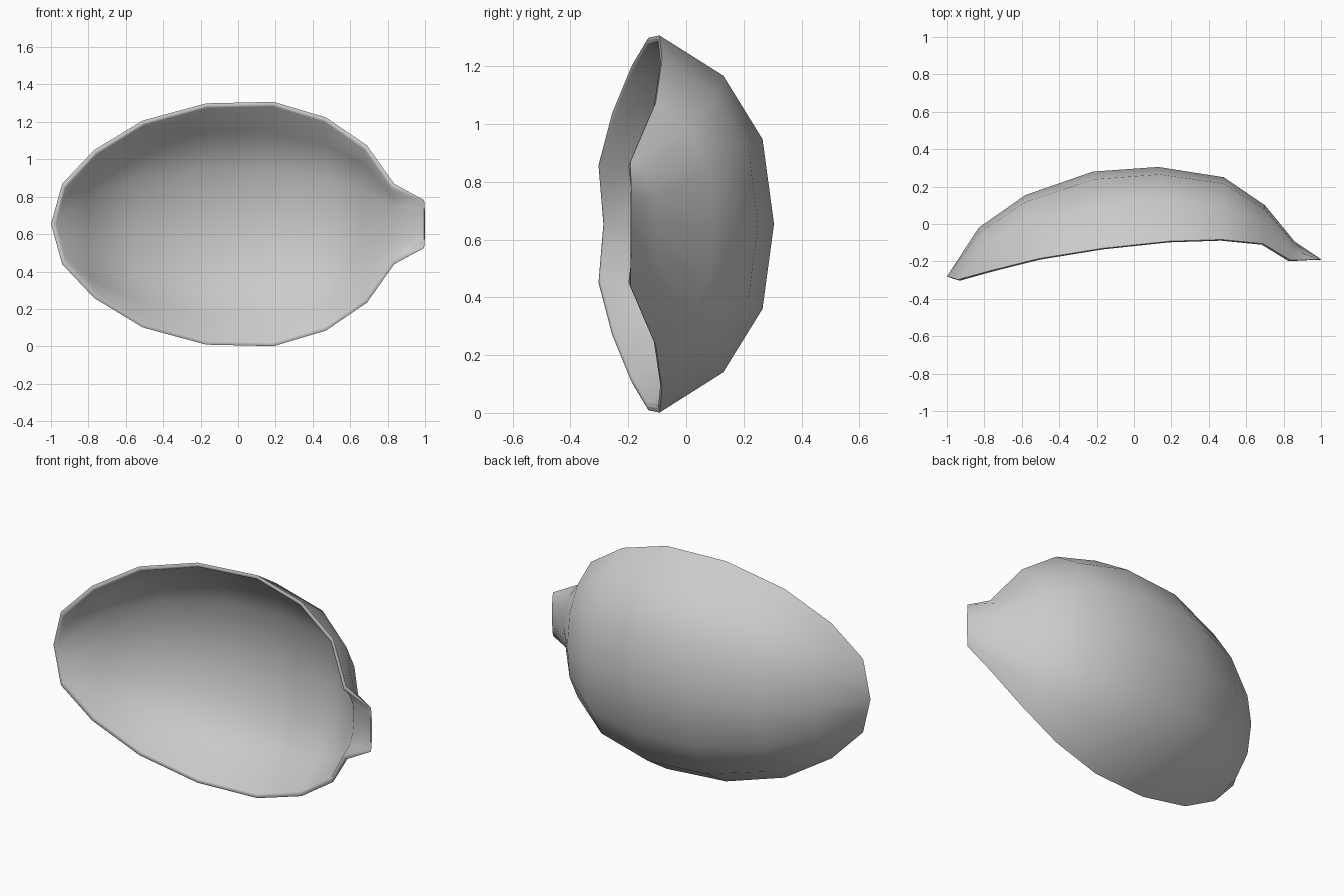
import bpy, bmesh, math

if "Cube" in bpy.data.objects:
    bpy.data.objects.remove(bpy.data.objects["Cube"])

ZC = 0.654
# Stations along the length: rim x, rim y, half width, keel x, keel y, wall factor
STATIONS = [
    (-0.94, -0.297, 0.215, -1.00, -0.28, 0.0),
    (-0.77, -0.25, 0.395, -0.83, -0.02, 0.9),
    (-0.51, -0.185, 0.553, -0.58, 0.155, 1.0),
    (-0.17, -0.130, 0.645, -0.22, 0.28, 1.0),
    (0.19, -0.092, 0.653, 0.13, 0.305, 1.0),
    (0.47, -0.083, 0.570, 0.48, 0.25, 1.0),
    (0.69, -0.105, 0.420, 0.70, 0.10, 1.0),
    (0.835, -0.193, 0.215, 0.86, -0.095, 0.6),
    (0.995, -0.19, 0.128, 1.00, -0.188, 0.15),
]
# Half cross-section: (fraction of width, fraction of depth), mirrored below
HALF = [(1, 0), (0.785, 0.56), (0.45, 0.9)]
ARC = [(-s, c) for s, c in HALF] + [(0, 1)] + [(s, c) for s, c in reversed(HALF)]


def skin(bm, inner):
    grid = []
    last = len(STATIONS) - 1
    for i, (rx, ry, hw, kx, ky, f) in enumerate(STATIONS):
        if inner:
            hw -= 0.006 if i == last else 0.024
            ky -= 0.045 * f
            pull = 0.995 if i == last else 0.972
            rx, kx = rx * (0.995 if i == last else 0.982), kx * pull
        row = []
        for s, c in ARC:
            if i == 0:
                c = 1 - abs(s)      # straight facets at the closed end
            row.append(bm.verts.new((rx + (kx - rx) * c,
                                     ry + (ky - ry) * c,
                                     ZC + hw * s)))
        grid.append(row)
    for a, b in zip(grid, grid[1:]):
        for j in range(len(ARC) - 1):
            bm.faces.new((a[j], a[j + 1], b[j + 1], b[j]))
    return grid


def border(g):
    return (g[0] + [r[-1] for r in g[1:-1]] + g[-1][::-1]
            + [r[0] for r in g[-2:0:-1]])


bm = bmesh.new()
# Outer and inner walls of the bowl and its spout
outer = border(skin(bm, False))
inner = border(skin(bm, True))

# Slightly rounded rim joining both walls
lip = []
for o, n in zip(outer, inner):
    p = (o.co + n.co) / 2
    if o.co.x < 0.9:
        p.y -= 0.006
    lip.append(bm.verts.new(p))
for a, b in ((outer, lip), (lip, inner)):
    for k in range(len(a)):
        m = (k + 1) % len(a)
        bm.faces.new((a[k], a[m], b[m], b[k]))
bmesh.ops.recalc_face_normals(bm, faces=bm.faces)

mesh = bpy.data.meshes.new("spouted_bowl")
bm.to_mesh(mesh)
bm.free()
bowl = bpy.data.objects.new("spouted_bowl", mesh)
bpy.context.collection.objects.link(bowl)
bpy.context.view_layer.objects.active = bowl
bowl.select_set(True)
bpy.ops.object.shade_smooth_by_angle(angle=math.radians(55))
